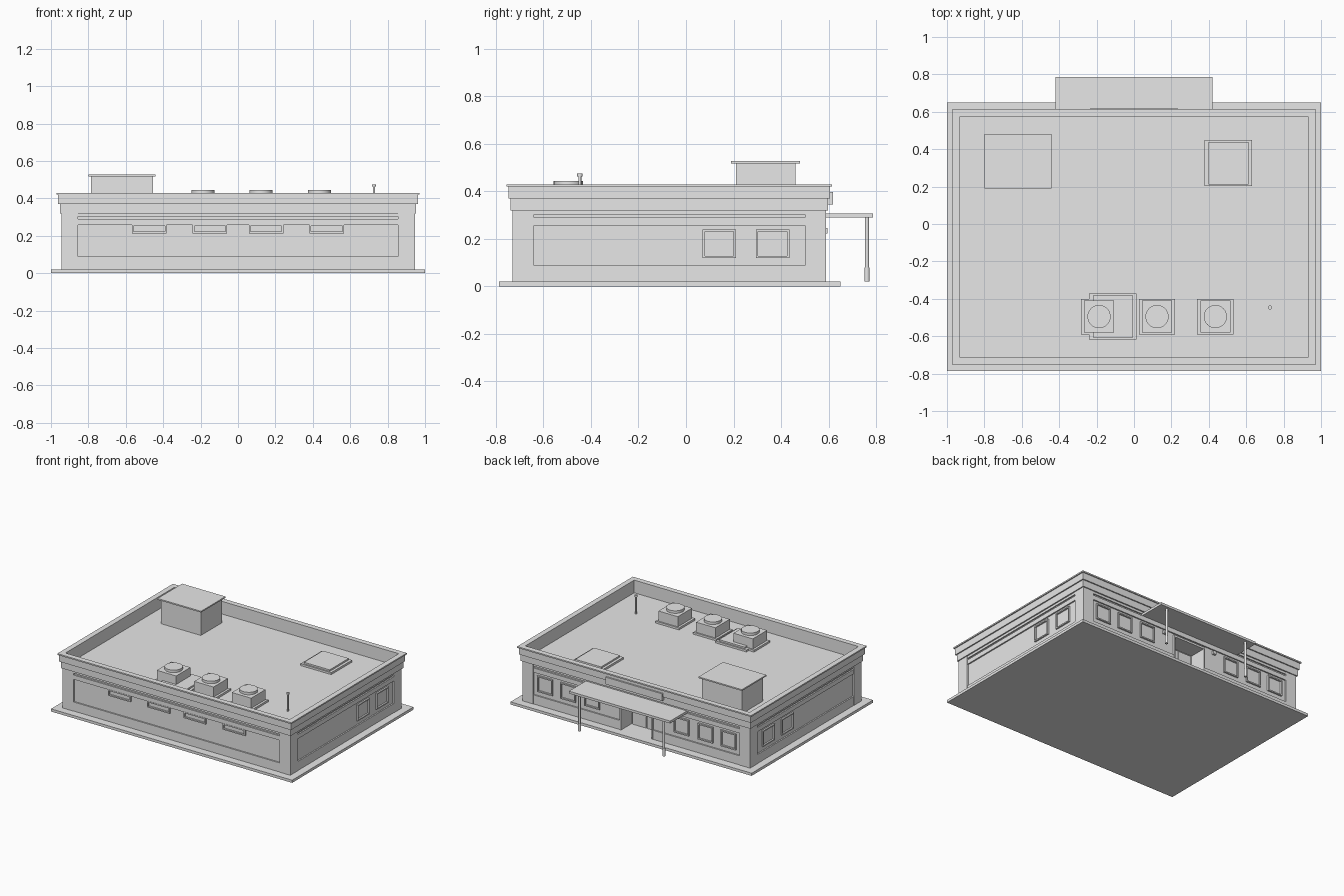
import bpy
import bmesh
from mathutils import Matrix, Vector

old = bpy.data.objects.get("Cube")
if old:
    bpy.data.objects.remove(old)

grey = bpy.data.materials.new("plain grey")
grey.use_nodes = True
grey.diffuse_color = (0.8, 0.8, 0.8, 1)
grey.node_tree.nodes["Principled BSDF"].inputs["Base Color"].default_value = (0.8, 0.8, 0.8, 1)

X, Y0, Y1 = 0.945, -0.73, 0.59      # outer wall faces
ROOF, WALL_TOP = 0.335, 0.32
PIER, DEPTH = 0.09, 0.012


def finish(name, bm):
    mesh = bpy.data.meshes.new(name)
    bmesh.ops.recalc_face_normals(bm, faces=bm.faces)
    bm.to_mesh(mesh)
    bm.free()
    mesh.materials.append(grey)
    obj = bpy.data.objects.new(name, mesh)
    bpy.context.collection.objects.link(obj)
    return obj


def add_box(bm, x0, x1, y0, y1, z0, z1):
    size = Vector((x1 - x0, y1 - y0, z1 - z0))
    mid = Vector((x0 + x1, y0 + y1, z0 + z1)) / 2
    bmesh.ops.create_cube(bm, size=1, matrix=Matrix.Translation(mid) @ Matrix.Diagonal(size.to_4d()))


def boxes(name, *specs):
    bm = bmesh.new()
    for spec in specs:
        add_box(bm, *spec)
    return finish(name, bm)


def cylinder(name, x, y, r, z0, z1, sides=16):
    bm = bmesh.new()
    bmesh.ops.create_cone(bm, cap_ends=True, segments=sides, radius1=r, radius2=r, depth=z1 - z0,
                          matrix=Matrix.Translation((x, y, (z0 + z1) / 2)))
    obj = finish(name, bm)
    bpy.ops.object.select_all(action="DESELECT")
    obj.select_set(True)
    bpy.context.view_layer.objects.active = obj
    bpy.ops.object.shade_smooth_by_angle()
    return obj


def ring(name, out, inner, z0, z1):
    """Rectangular frame in plan, grown by out and reaching inward by inner."""
    xo, ya, yb = X + out, Y0 - out, Y1 + out
    xi, yc, yd = X - inner, Y0 + inner, Y1 - inner
    return boxes(name, (-xo, xo, ya, yc, z0, z1), (-xo, xo, yd, yb, z0, z1),
                 (-xo, -xi, yc, yd, z0, z1), (xi, xo, yc, yd, z0, z1))


# Ground slab
boxes("base_slab", (-1, 1, -0.787, 0.65, 0, 0.02))

# Recessed wall core, with an entrance recess at the back
XC, YC0, YC1 = X - DEPTH, Y0 + DEPTH, Y1 - DEPTH
DOOR, DOOR_TOP, DOOR_Y = 0.125, 0.23, 0.46
boxes("wall_core", (-XC, XC, YC0, DOOR_Y, 0.02, ROOF),
      (-XC, -DOOR, DOOR_Y, YC1, 0.02, ROOF), (DOOR, XC, DOOR_Y, YC1, 0.02, ROOF),
      (-DOOR, DOOR, DOOR_Y, YC1, DOOR_TOP, ROOF))

# Corner piers
for sx in (-1, 1):
    for y, label in ((Y0, "front"), (Y1 - PIER, "back")):
        xs = sorted((sx * X, sx * (X - PIER)))
        boxes(f"{label}_pier", (*xs, y, y + PIER, 0.02, WALL_TOP))

# Plinth, with a gap at the entrance, and the upper wall bands
P = 0.02
boxes("plinth", (-X + PIER, X - PIER, Y0 + 0.002, Y0 + P, 0.02, 0.088),
      (-X + PIER, -DOOR, Y1 - P, Y1 - 0.002, 0.02, 0.088),
      (DOOR, X - PIER, Y1 - P, Y1 - 0.002, 0.02, 0.088),
      *[(*sorted((s * (X - 0.002), s * (X - P))), Y0 + PIER, Y1 - PIER, 0.02, 0.088) for s in (-1, 1)])
ring("upper_band", -0.002, P, 0.257, 0.29)
ring("frieze_band", -0.002, P, 0.303, WALL_TOP)

# Stepped cornice and parapet
ring("cornice_lower", 0.008, 0.015, 0.32, 0.37)
ring("cornice_upper", 0.017, 0.015, 0.37, 0.42)
ring("parapet_cap", 0.025, 0.015, 0.42, 0.43)


def window(side, centre, width, z0, z1):
    """Raised window surround on one wall."""
    a, b, t = centre - width / 2, centre + width / 2, 0.009
    rects = [(a, b, z0, z0 + t), (a, b, z1 - t, z1), (a, a + t, z0, z1), (b - t, b, z0, z1)]
    walls = {"front": (Y0, YC0), "back": (YC1, Y1), "left": (XC, X), "right": (-X, -XC)}
    n0, n1 = walls[side]
    specs = []
    for u0, u1, v0, v1 in rects:
        if side in ("front", "back"):
            specs.append((u0, u1, n0, n1, v0, v1))
        else:
            specs.append((n0, n1, u0, u1, v0, v1))
    boxes(f"{side}_window_frame", *specs)


# Windows: high ones at the front, taller ones at the sides and back
for s in (-1, 1):
    for c in (0.15, 0.475):
        window("front", s * c, 0.185, 0.213, 0.26)
    for c in (0.37, 0.57, 0.76):
        window("back", s * c, 0.125, 0.12, 0.24)
for side in ("left", "right"):
    for c in (0.14, 0.365):
        window(side, c, 0.14, 0.12, 0.24)

# Entrance doors and surround
boxes("entrance_doors", *[(*sorted((s * 0.004, s * 0.115)), DOOR_Y, DOOR_Y + 0.008, 0.02, 0.22) for s in (-1, 1)])
boxes("entrance_surround", (-DOOR - 0.012, DOOR + 0.012, YC1, Y1, DOOR_TOP, DOOR_TOP + 0.015),
      *[(*sorted((s * DOOR, s * (DOOR + 0.012))), YC1, Y1, 0.02, DOOR_TOP) for s in (-1, 1)])
for s in (-1, 1):
    boxes("wall_lamp", (s * 0.22 - 0.012, s * 0.22 + 0.012, YC1, Y1 + 0.006, 0.222, 0.247))

# Canopy on two posts, and the blank sign board above it
boxes("canopy", (-0.42, 0.42, YC1, 0.787, 0.29, 0.308))
for s in (-1, 1):
    cylinder("canopy_post", s * 0.35, 0.762, 0.009, 0.02, 0.29)
    cylinder("post_foot", s * 0.35, 0.762, 0.011, 0.02, 0.08)
boxes("sign_board", (-0.235, 0.235, Y1, 0.618, 0.345, 0.398))

# Rooftop stair house
boxes("stair_house", (-0.785, -0.455, 0.21, 0.46, ROOF, 0.52))
boxes("stair_house_roof", (-0.8, -0.44, 0.19, 0.48, 0.518, 0.528))

# Roof hatches
for x, y in ((0.505, 0.325), (-0.113, -0.495)):
    boxes("hatch_curb", (x - 0.127, x + 0.127, y - 0.123, y + 0.123, ROOF, 0.35))
    boxes("hatch_lid", (x - 0.107, x + 0.107, y - 0.113, y + 0.113, 0.35, 0.362))

# Rooftop air units with round fans
for x in (-0.187, 0.123, 0.435):
    y = -0.495
    boxes("air_unit_pad", (x - 0.097, x + 0.097, y - 0.095, y + 0.095, ROOF, 0.35))
    boxes("air_unit", (x - 0.08, x + 0.08, y - 0.085, y + 0.085, 0.35, 0.426))
    cylinder("air_unit_fan", x, y, 0.062, 0.426, 0.445, 24)

# Vent pipe
cylinder("vent_pipe", 0.727, -0.447, 0.006, ROOF, 0.465)
cylinder("vent_cap", 0.727, -0.447, 0.011, 0.463, 0.475)
